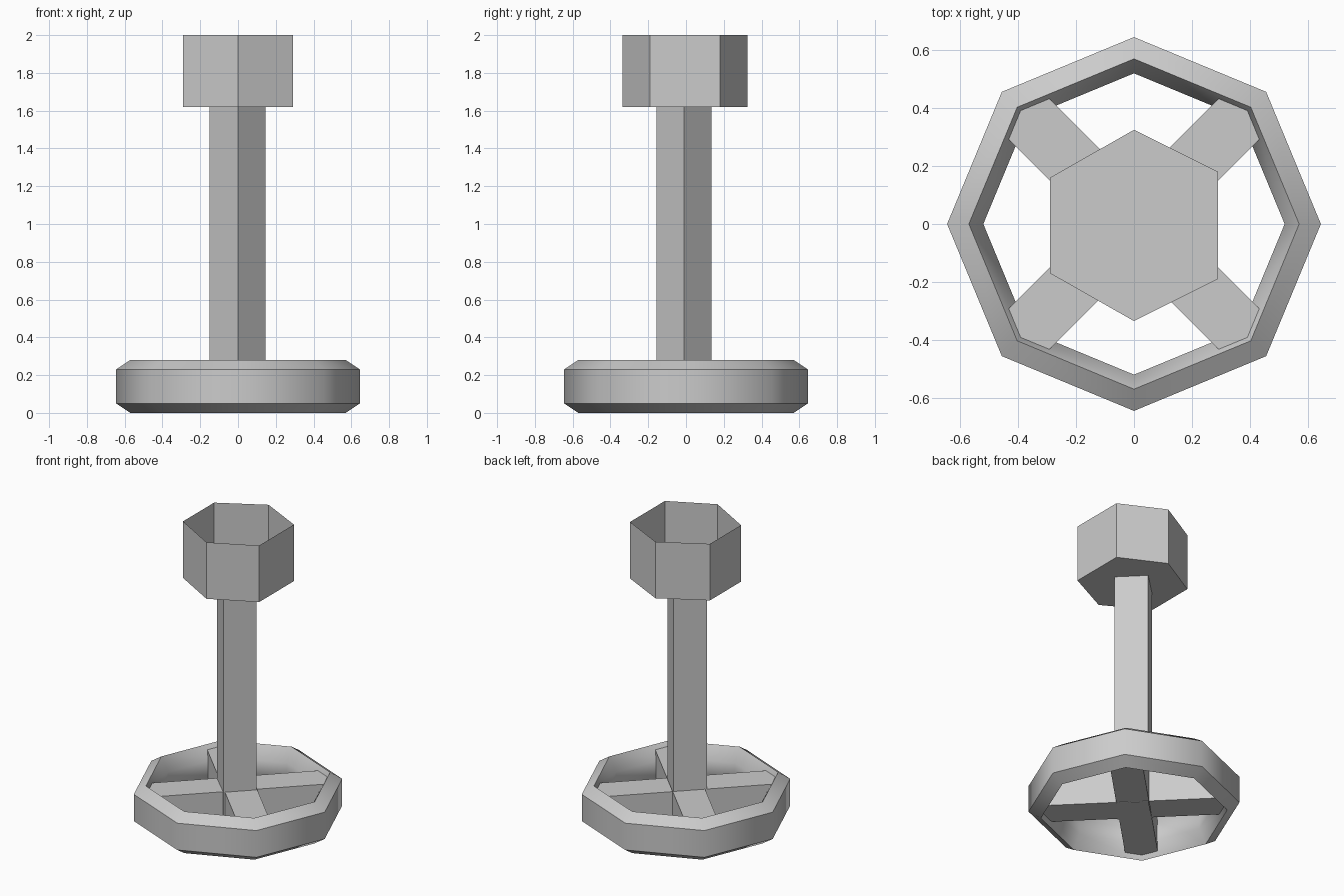
import bpy, bmesh, math
from mathutils import Matrix

if "Cube" in bpy.data.objects:
    bpy.data.objects.remove(bpy.data.objects["Cube"])


def make_object(name, bm):
    bmesh.ops.recalc_face_normals(bm, faces=bm.faces)
    mesh = bpy.data.meshes.new(name)
    bm.to_mesh(mesh)
    bm.free()
    ob = bpy.data.objects.new(name, mesh)
    bpy.context.collection.objects.link(ob)
    return ob


def prism(name, outline, z0, z1, open_top=False):
    bm = bmesh.new()
    low = [bm.verts.new((x, y, z0)) for x, y in outline]
    high = [bm.verts.new((x, y, z1)) for x, y in outline]
    n = len(outline)
    bm.faces.new(low[::-1])
    if not open_top:
        bm.faces.new(high)
    for i in range(n):
        j = (i + 1) % n
        bm.faces.new((low[i], low[j], high[j], high[i]))
    return make_object(name, bm)


# Eight-sided base ring, bevelled cross-section as (radius, height)
profile = [(0.57, 0.28), (0.645, 0.23), (0.645, 0.05),
           (0.57, 0.0), (0.52, 0.09), (0.52, 0.19)]
bm = bmesh.new()
loops = []
for i in range(8):
    a = i * math.pi / 4
    loops.append([bm.verts.new((r * math.cos(a), r * math.sin(a), z))
                  for r, z in profile])
for i in range(8):
    p, q = loops[i], loops[(i + 1) % 8]
    for k in range(len(profile)):
        m = (k + 1) % len(profile)
        bm.faces.new((p[k], q[k], q[m], p[m]))
ring = make_object("base_ring", bm)
bpy.context.view_layer.objects.active = ring
ring.select_set(True)
bpy.ops.object.shade_smooth_by_angle(angle=math.radians(46))

# Square column turned corner-forward
prism("column", [(0.145, -0.01), (0, 0.135), (-0.15, -0.01), (0, -0.155)], 0.03, 1.62)

# Four diagonal spokes running from the column into the ring
for i in range(4):
    spoke = prism(f"spoke_{i + 1}", [(0.1, -0.1), (0.56, -0.1), (0.56, 0.1), (0.1, 0.1)],
                  0.03, 0.25)
    spoke.data.transform(Matrix.Rotation(math.radians(45 + 90 * i), 4, 'Z'))

# Open hexagonal cup with a floor
prism("cup", [(0, 0.325), (-0.29, 0.16), (-0.29, -0.17),
              (0, -0.335), (0.29, -0.19), (0.29, 0.18)], 1.62, 2.0, open_top=True)
